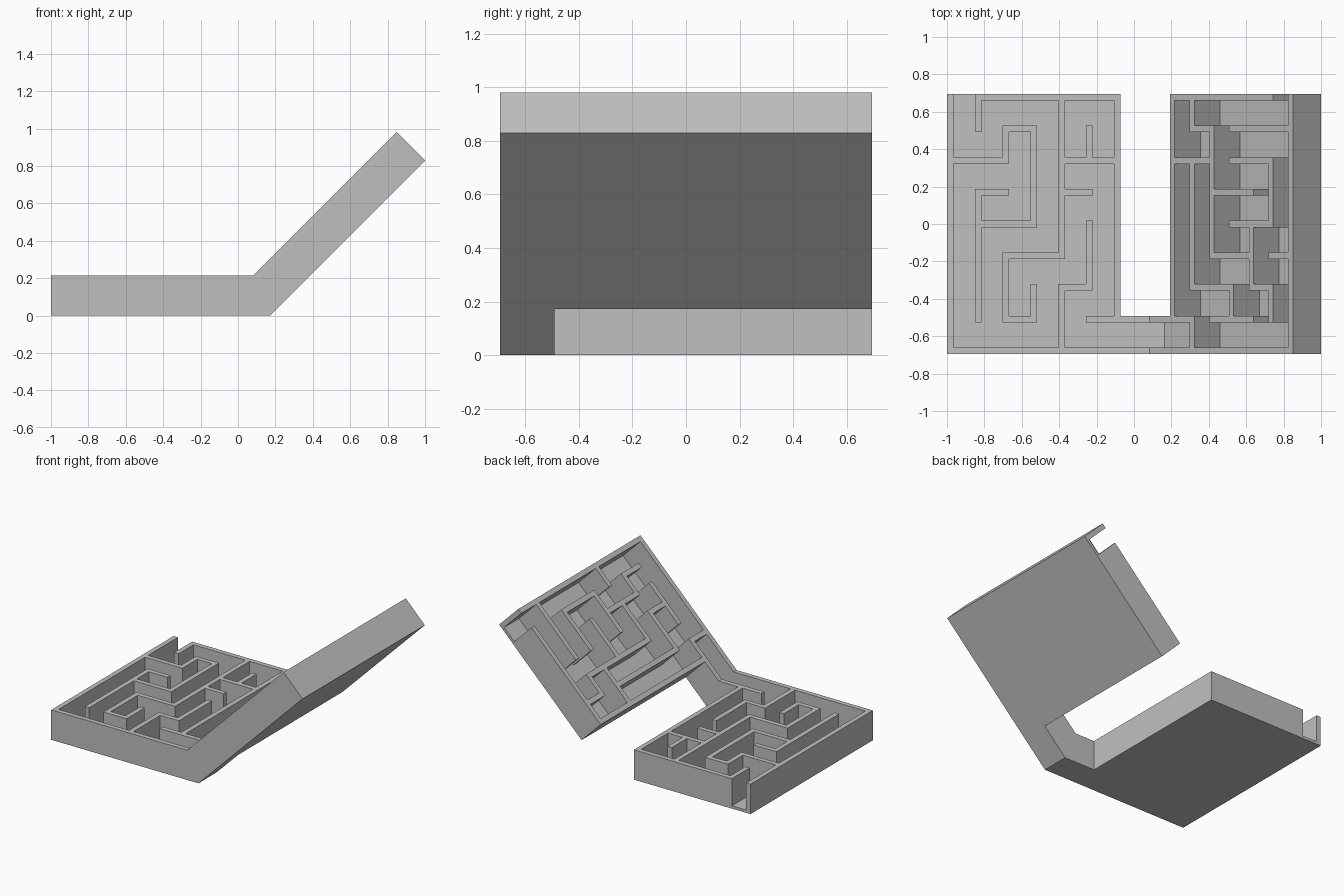
import bpy, bmesh, math

cube = bpy.data.objects.get("Cube")
if cube:
    bpy.data.objects.remove(cube, do_unlink=True)

H, FLOOR, T = 0.215, 0.02, 0.035       # tray depth, floor and wall thickness
CREASE, LENGTH, GAP = 0.083, 1.083, 0.155  # fold position, arm length, gap to tray
HALF_Y = 0.695
PX = (LENGTH - GAP - T) / 6            # maze cell pitch along the arm
PY = (2 * HALF_Y - T) / 8              # maze cell pitch across the arm
C = math.sqrt(0.5)

grey = bpy.data.materials.new("plain grey")
grey.use_nodes = True
colour = (0.53, 0.53, 0.53, 1)
grey.diffuse_color = colour
grey.node_tree.nodes["Principled BSDF"].inputs["Base Color"].default_value = colour


def flat(s, y, z):
    return (CREASE - s, y, z)


def raised(s, y, z):
    d = H - z
    return (CREASE + (s + d) * C, y, H + (s - d) * C)


def box(bm, place, s0, s1, y0, y1, z0, z1):
    """Box in arm coordinates; s0 of None is mitred on the fold."""
    v = []
    for z in (z0, z1):
        start = -(H - z) * math.tan(math.pi / 8) if s0 is None else s0
        v += [bm.verts.new(place(s, y, z))
              for s, y in ((start, y0), (s1, y0), (s1, y1), (start, y1))]
    for f in ((3, 2, 1, 0), (4, 5, 6, 7), (0, 1, 5, 4),
              (1, 2, 6, 5), (2, 3, 7, 6), (3, 0, 4, 7)):
        bm.faces.new([v[i] for i in f])


def wall(bm, place, i0, j0, i1, j1):
    """Wall between grid points; i counts from the fold, j from the back.
    i0 of None starts the wall at the fold."""
    lo, hi = (None, i1) if i0 is None else sorted((i0, i1))
    s0 = None if lo is None else GAP + lo * PX
    y_top = HALF_Y - min(j0, j1) * PY
    y_low = HALF_Y - max(j0, j1) * PY - T
    box(bm, place, s0, GAP + hi * PX + T, y_low, y_top, FLOOR, H)


def finish(bm, name):
    bmesh.ops.recalc_face_normals(bm, faces=bm.faces)
    mesh = bpy.data.meshes.new(name)
    bm.to_mesh(mesh)
    bm.free()
    mesh.materials.append(grey)
    bpy.context.collection.objects.link(bpy.data.objects.new(name, mesh))


# Outer walls and bridge walls, the same on both trays
RIM = [(0, 0, 5, 0), (6, 0, 6, 8), (0, 0, 0, 7), (None, 8, 6, 8), (None, 7, 1, 7)]

FLAT_MAZE = [
    (5, 0, 5, 1), (2, 0, 2, 5), (0, 2, 2, 2), (1, 1, 1, 2), (1, 3, 2, 3),
    (2, 5, 4, 5), (4, 5, 4, 7), (3, 7, 4, 7), (3, 6, 3, 7), (4, 2, 6, 2),
    (4, 1, 4, 2), (3, 1, 4, 1), (3, 1, 3, 4), (3, 4, 5, 4), (4, 3, 5, 3),
    (5, 3, 5, 7), (2, 6, 2, 8), (1, 6, 2, 6), (1, 4, 1, 6)]

RAISED_MAZE = [
    (1, 0, 1, 1), (1, 1, 2, 1), (2, 1, 2, 5), (3, 1, 6, 1), (0, 2, 2, 2),
    (1, 2, 1, 6), (3, 2, 5, 2), (5, 2, 5, 4), (2, 3, 4, 3), (3, 4, 5, 4),
    (4, 4, 4, 6), (2, 5, 4, 5), (5, 5, 6, 5), (1, 6, 3, 6), (3, 6, 3, 7),
    (4, 6, 5, 6), (5, 6, 5, 7), (2, 7, 4, 7), (1, 7, 1, 8)]

for label, place, maze in (("flat", flat, FLAT_MAZE), ("raised", raised, RAISED_MAZE)):
    # Floor plate with its half of the bridge
    bm = bmesh.new()
    box(bm, place, GAP, LENGTH, -HALF_Y, HALF_Y, 0, FLOOR)
    box(bm, place, None, GAP, -HALF_Y, HALF_Y - 7 * PY, 0, FLOOR)
    finish(bm, label + "_tray_floor")

    # Rim and bridge sides
    bm = bmesh.new()
    for w in RIM:
        wall(bm, place, *w)
    finish(bm, label + "_tray_rim")

    # Maze partitions
    bm = bmesh.new()
    for w in maze:
        wall(bm, place, *w)
    finish(bm, label + "_maze_walls")
